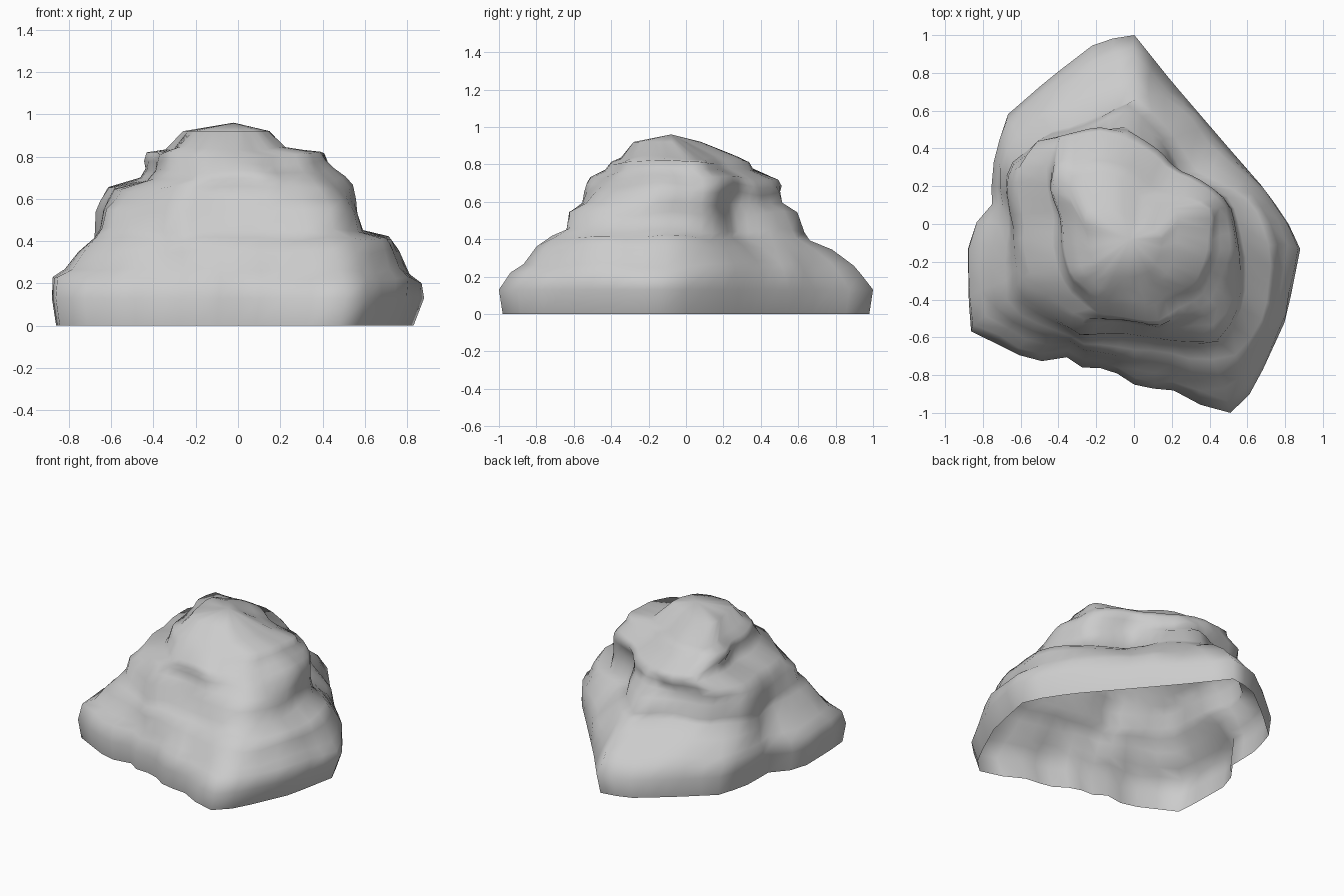
import bpy, bmesh, math
from mathutils import Vector, noise

if "Cube" in bpy.data.objects:
    bpy.data.objects.remove(bpy.data.objects["Cube"])

SIDES = 48

# Plan outlines of the foot, the shoulder and the crown
FOOT = [(0, 1), (-.19, .97), (-.45, .77), (-.68, .57), (-.75, .27), (-.71, .14), (-.88, -.05),
        (-.87, -.56), (-.53, -.73), (-.36, -.7), (-.24, -.78), (-.15, -.75), (.02, -.86),
        (.23, -.88), (.3, -.94), (.52, -1), (.63, -.87), (.8, -.5), (.88, -.1), (.7, .17),
        (.5, .4), (.2, .75)]
SHOULDER = [(-.04, .67), (-.2, .56), (-.47, .53), (-.64, .36), (-.67, .23), (-.62, .05),
            (-.65, -.1), (-.61, -.35), (-.27, -.57), (-.05, -.57), (.15, -.61), (.47, -.61),
            (.54, -.42), (.58, -.15), (.52, .1), (.46, .2), (.23, .31), (.13, .48)]
CROWN = [(-.1, .5), (-.2, .53), (-.45, .5), (-.48, .35), (-.44, .1), (-.42, -.1), (-.36, -.3),
         (-.2, -.45), (.1, -.45), (.3, -.36), (.4, -.1), (.42, .15), (.25, .27), (.12, .32)]

# Levels: height, x range, y range, and blend (0 foot, 1 shoulder, 2 crown)
LEVELS = [(0, -.86, .83, -.98, .98, 0), (.13, -.88, .88, -1, 1, 0),
          (.22, -.87, .87, -.93, .92, .1), (.26, -.81, .82, -.87, .88, .2),
          (.35, -.76, .76, -.8, .78, .45), (.41, -.7, .72, -.72, .66, .7),
          (.45, -.68, .6, -.64, .63, .9), (.54, -.67, .58, -.62, .6, 1),
          (.59, -.64, .57, -.55, .52, 1.2), (.65, -.6, .54, -.53, .51, 1.4),
          (.69, -.46, .5, -.52, .51, 1.7), (.73, -.44, .46, -.5, .5, 1.9),
          (.77, -.44, .43, -.43, .37, 2), (.81, -.43, .41, -.4, .34, 2),
          (.83, -.34, .23, -.35, .28, 2), (.92, -.26, .15, -.28, .08, 2)]


def resample(outline):
    """Fit an outline to a unit box and sample it at even angles."""
    lo = [min(p[i] for p in outline) for i in (0, 1)]
    hi = [max(p[i] for p in outline) for i in (0, 1)]
    pts = [Vector([2 * (p[i] - lo[i]) / (hi[i] - lo[i]) - 1 for i in (0, 1)]) for p in outline]
    ring = []
    for k in range(SIDES):
        a = 2 * math.pi * k / SIDES
        d = Vector((math.cos(a), math.sin(a)))
        best = 0
        for p, q in zip(pts, pts[1:] + pts[:1]):
            e = q - p
            det = d.cross(e)
            if abs(det) > 1e-6 and -1e-6 <= p.cross(d) / det <= 1 + 1e-6:
                best = max(best, p.cross(e) / det)
        ring.append(d * best)
    return ring


def fit(ring, x0, x1, y0, y1):
    """Stretch a ring so that it fills the given ranges."""
    lx, hx = min(p.x for p in ring), max(p.x for p in ring)
    ly, hy = min(p.y for p in ring), max(p.y for p in ring)
    return [Vector((x0 + (p.x - lx) / (hx - lx) * (x1 - x0),
                    y0 + (p.y - ly) / (hy - ly) * (y1 - y0))) for p in ring]


shapes = [resample(o) for o in (FOOT, SHOULDER, CROWN)]
bm = bmesh.new()


def add_ring(points, z, rough):
    verts = []
    for p in points:
        n = noise.noise_vector(Vector((p.x * 4, p.y * 4, z * 4))) * rough
        verts.append(bm.verts.new((p.x + n.x, p.y + n.y, z + n.z)))
    return verts


# Weathered ledges, ring upon ring, left open underneath
rings = []
for z, x0, x1, y0, y1, blend in LEVELS:
    i = min(int(blend), 1)
    mixed = [a.lerp(b, blend - i) for a, b in zip(shapes[i], shapes[i + 1])]
    rings.append(add_ring(fit(mixed, x0, x1, y0, y1), z, .03 if .2 < z < .9 else 0))
for lower, upper in zip(rings, rings[1:]):
    for k in range(SIDES):
        j = (k + 1) % SIDES
        bm.faces.new((lower[k], lower[j], upper[j], upper[k]))

# Low peak closing the top
peak = bm.verts.new((-.02, -.08, .96))
for a, b in zip(rings[-1], rings[-1][1:] + rings[-1][:1]):
    bm.faces.new((a, b, peak))

mesh = bpy.data.meshes.new("boulder")
bm.to_mesh(mesh)
bm.free()
boulder = bpy.data.objects.new("boulder", mesh)
bpy.context.collection.objects.link(boulder)
mesh.shade_smooth()

# Plain grey stone
stone = bpy.data.materials.new("grey stone")
stone.use_nodes = True
colour = (.6, .6, .6, 1)
stone.diffuse_color = colour
stone.node_tree.nodes["Principled BSDF"].inputs["Base Color"].default_value = colour
mesh.materials.append(stone)
